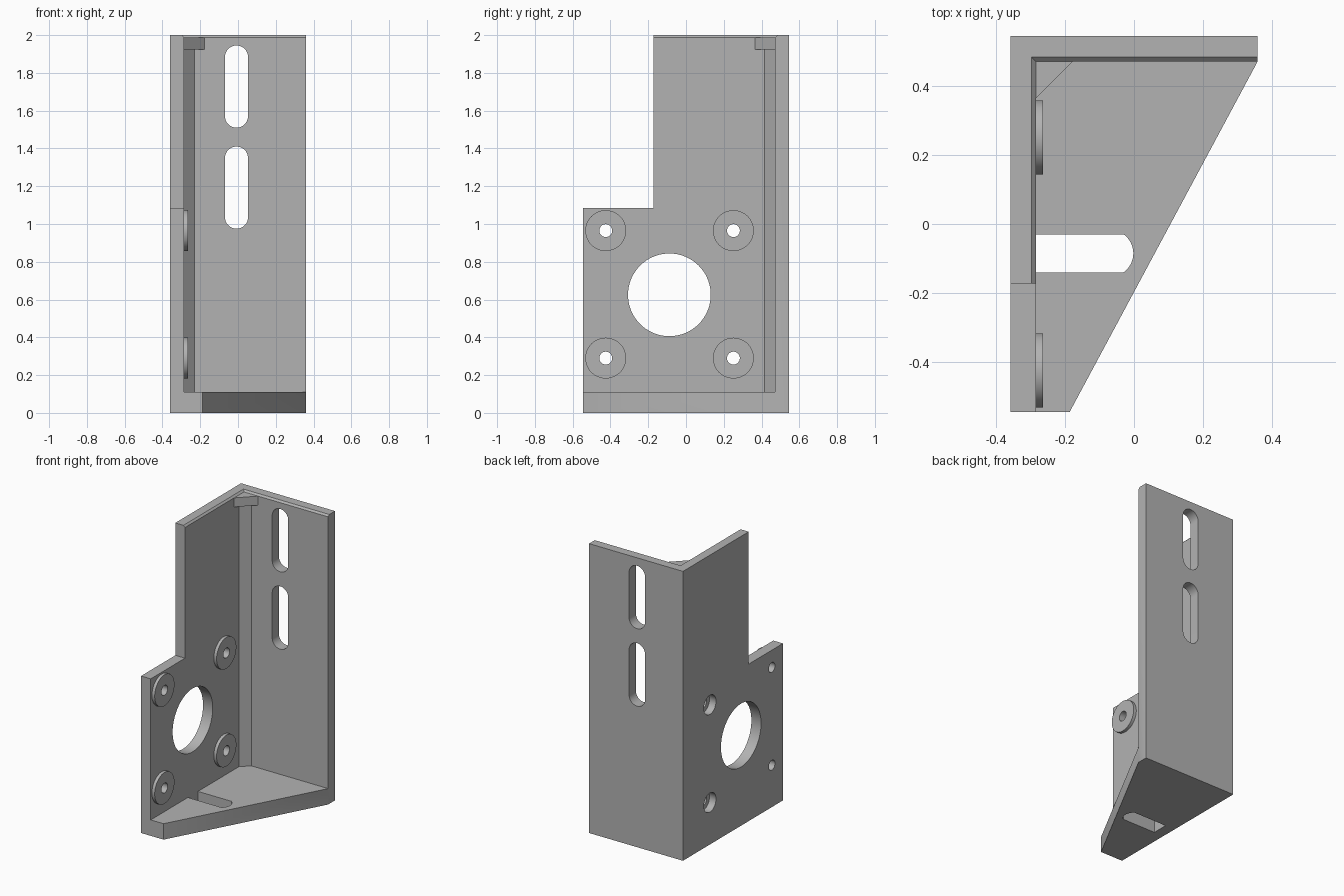
import bpy, bmesh, math
from mathutils import Vector

cube = bpy.data.objects.get("Cube")
if cube:
    bpy.data.objects.remove(cube, do_unlink=True)

grey = bpy.data.materials.new("light_grey")
grey.use_nodes = True
grey.diffuse_color = (0.45, 0.45, 0.45, 1)
grey.node_tree.nodes["Principled BSDF"].inputs["Base Color"].default_value = grey.diffuse_color

X, Y, H = 0.359, 0.546, 2.0     # half width, half depth, height
WALL, BASE = 0.074, 0.11        # wall and floor thickness
IX, IY = -X + WALL, Y - WALL    # inner faces of the two walls
LIP = 0.012                     # chamfer along the top inner edge


def loft(name, rings):
    """Closed solid through matching rings of points."""
    bm = bmesh.new()
    loops = [[bm.verts.new(p) for p in ring] for ring in rings]
    bm.faces.new(loops[0])
    bm.faces.new(loops[-1])
    n = len(loops[0])
    for a, b in zip(loops, loops[1:]):
        for i in range(n):
            j = (i + 1) % n
            bm.faces.new((a[i], a[j], b[j], b[i]))
    bmesh.ops.recalc_face_normals(bm, faces=bm.faces)
    mesh = bpy.data.meshes.new(name)
    bm.to_mesh(mesh)
    bm.free()
    mesh.materials.append(grey)
    obj = bpy.data.objects.new(name, mesh)
    bpy.context.collection.objects.link(obj)
    return obj


def prism(name, outline, axis, lo, hi):
    """Extrude a 2D outline along the given axis."""
    def place(u, v, w):
        return {"x": (w, u, v), "y": (u, w, v), "z": (u, v, w)}[axis]
    return loft(name, [[place(u, v, w) for u, v in outline] for w in (lo, hi)])


def arc(cu, cv, r, start=0, end=360, steps=48):
    count = steps if end - start == 360 else steps + 1
    angles = [math.radians(start + (end - start) * i / steps) for i in range(count)]
    return [(cu + r * math.cos(a), cv + r * math.sin(a)) for a in angles]


def combine(target, tool, operation):
    mod = target.modifiers.new(tool.name, "BOOLEAN")
    mod.operation, mod.solver, mod.object = operation, "EXACT", tool
    bpy.context.view_layer.objects.active = target
    bpy.ops.object.modifier_apply(modifier=mod.name)
    bpy.data.objects.remove(tool, do_unlink=True)


# L-shaped walls with a chamfered top inner edge
def wall_outline(inset, z):
    ix, iy = IX - inset, IY + inset
    return [(x, y, z) for x, y in
            ((-X, -Y), (ix, -Y), (ix, iy), (X, iy), (X, Y), (-X, Y))]


bracket = loft("bracket", [wall_outline(0, 0), wall_outline(0, H - LIP), wall_outline(LIP, H)])

# Step in the side wall
step = prism("step", [(-1, 1.085), (-0.172, 1.085), (-0.172, 3), (-1, 3)], "x", -1, IX + 0.1)
combine(bracket, step, "DIFFERENCE")

# Tapered floor
floor = prism("floor", [(-X, -Y), (-0.187, -Y), (X, IY), (X, Y), (-X, Y)], "z", 0, BASE)
combine(bracket, floor, "UNION")


# Inner corner rib and the larger gusset above it
def corner(name, leg, lo, hi):
    s = 0.02
    outline = [(IX, IY - leg), (IX + leg, IY), (IX + leg, IY + s),
               (IX - s, IY + s), (IX - s, IY - leg)]
    combine(bracket, prism(name, outline, "z", lo, hi), "UNION")


corner("corner_rib", 0.056, BASE - 0.05, 1.95)
corner("top_gusset", 0.108, 1.925, H - LIP)

# Bosses with screw holes; the rear pair is counterbored from outside
for y in (-0.425, 0.251):
    for z in (0.29, 0.965):
        combine(bracket, prism("boss", arc(y, z, 0.108), "x", IX - 0.03, IX + 0.021), "UNION")
        combine(bracket, prism("screw_hole", arc(y, z, 0.034), "x", -1, 0), "DIFFERENCE")
        if y > 0:
            combine(bracket, prism("counterbore", arc(y, z, 0.066), "x", -1, -X + 0.05), "DIFFERENCE")

# Large round opening in the side wall
combine(bracket, prism("opening", arc(-0.088, 0.625, 0.219, steps=72), "x", -1, 0), "DIFFERENCE")

# Two upright slots in the back wall
R = 0.061
for lo, hi in ((0.975, 1.41), (1.51, 1.945)):
    slot = arc(-0.008, hi - R, R, 0, 180, 24) + arc(-0.008, lo + R, R, 180, 360, 24)
    combine(bracket, prism("back_slot", slot, "y", 0.3, 1), "DIFFERENCE")

# Floor slot running out from the side wall
slot = [(IX, -0.03), (IX, -0.14)] + arc(-0.07, -0.085, 0.068, -54, 54, 20)
combine(bracket, prism("floor_slot", slot, "z", -1, BASE + 0.05), "DIFFERENCE")

bpy.ops.object.select_all(action="DESELECT")
bracket.select_set(True)
bpy.context.view_layer.objects.active = bracket
bpy.ops.object.shade_smooth_by_angle(angle=math.radians(30))
